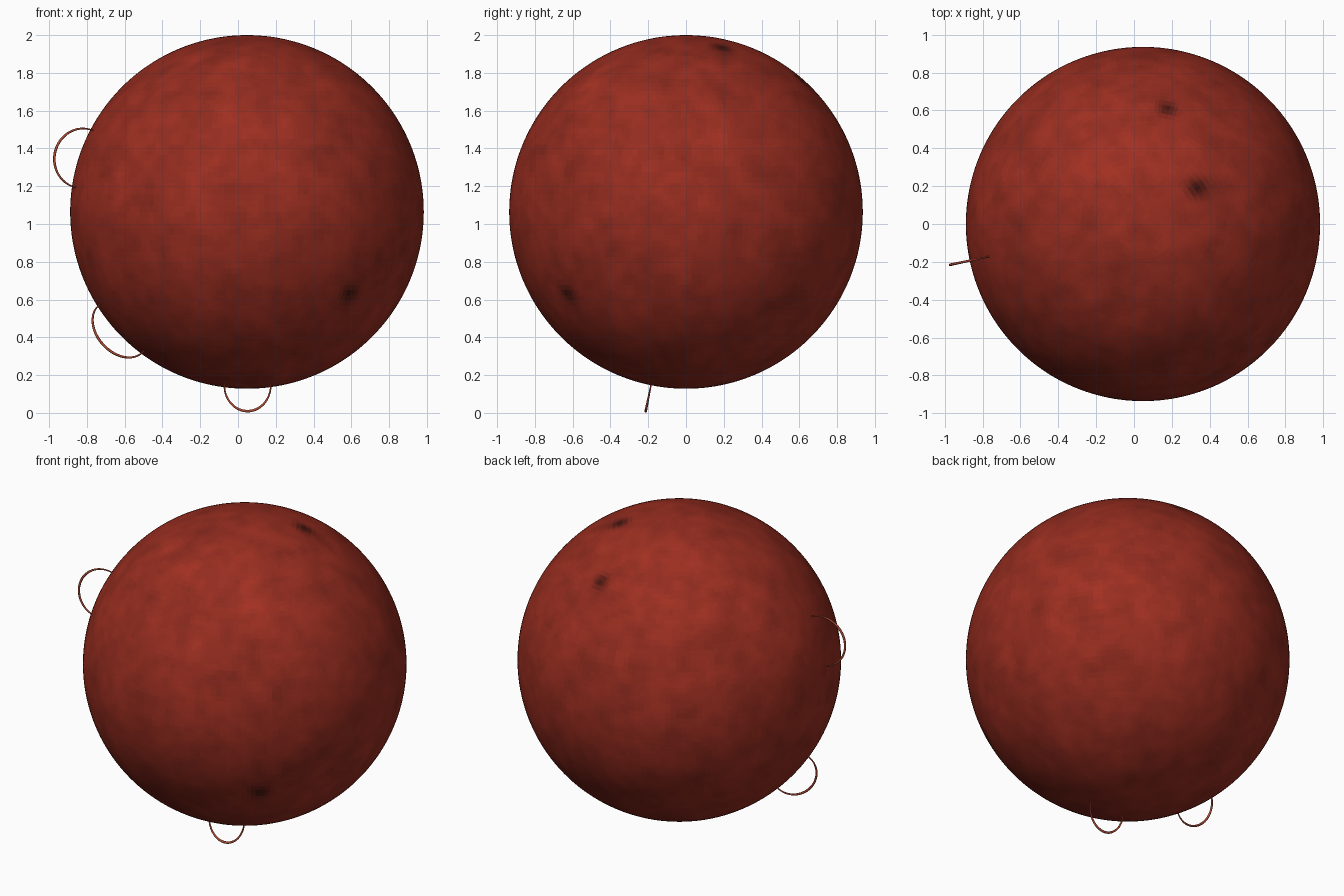
import bpy, bmesh, math
from mathutils import Vector, noise

if "Cube" in bpy.data.objects:
    bpy.data.objects.remove(bpy.data.objects["Cube"])

CENTRE = Vector((0.0475, 0, 1.064))
R = 0.936


def material(name, rgb):
    m = bpy.data.materials.new(name)
    m.diffuse_color = (*rgb, 1)
    m.use_nodes = True
    m.node_tree.nodes["Principled BSDF"].inputs["Base Color"].default_value = m.diffuse_color
    return m


# star body
bpy.ops.mesh.primitive_uv_sphere_add(segments=192, ring_count=96, radius=R, location=CENTRE)
star = bpy.context.object
star.name = "star_body"
bpy.ops.object.shade_smooth()

# graded red shades, from dark spot to bright granule
SHADES = 20
for i in range(SHADES):
    k = i / (SHADES - 1)
    star.data.materials.append(
        material(f"surface_{i}", (0.04 + 0.44 * k, 0.006 + 0.032 * k, 0.004 + 0.016 * k)))

# mottled surface with three dark spots
SPOTS = [Vector(p).normalized() for p in
         ((0.545, -0.625, -0.435), (0.285, 0.19, 0.87), (0.13, 0.61, 0.70))]
for face in star.data.polygons:
    d = face.center.normalized()
    tone = 0.6 + 0.16 * noise.noise(d * 5) + 0.14 * noise.noise(d * 12 + Vector((3, 7, 1)))
    for s in SPOTS:
        tone -= 0.6 * math.exp(-(d.angle(s) / 0.06) ** 2)
    face.material_index = round(max(0, min(1, tone)) * (SHADES - 1))

# prominence loops: thin arches standing on the surface
LOOP_MAT = material("prominence", (0.42, 0.07, 0.035))


def prominence(name, direction, along, width, height, steps=40):
    up = Vector(direction).normalized()
    side = Vector(along)
    side = (side - up * side.dot(up)).normalized()
    curve = bpy.data.curves.new(name, 'CURVE')
    curve.dimensions = '3D'
    curve.bevel_depth = 0.007
    curve.bevel_resolution = 2
    curve.use_fill_caps = True
    spline = curve.splines.new('POLY')
    spline.points.add(steps)
    for i, p in enumerate(spline.points):
        a = math.radians(-10 + 200 * i / steps)
        pos = CENTRE + up * (R + height * math.sin(a)) + side * (width * math.cos(a))
        p.co = (*pos, 1)
        p.radius = 0.55 + 0.45 * max(0, math.sin(a))
    spline.use_smooth = True
    curve.materials.append(LOOP_MAT)
    obj = bpy.data.objects.new(name, curve)
    bpy.context.collection.objects.link(obj)


prominence("prominence_upper", (-0.875, -0.185, 0.285), (0, 0, 1), 0.158, 0.15)
prominence("prominence_lower", (-0.67, -0.20, -0.62), (0.68, 0, -0.73), 0.17, 0.125)
prominence("prominence_bottom", (0.003, -0.185, -0.915), (1, 0, 0), 0.123, 0.14)
